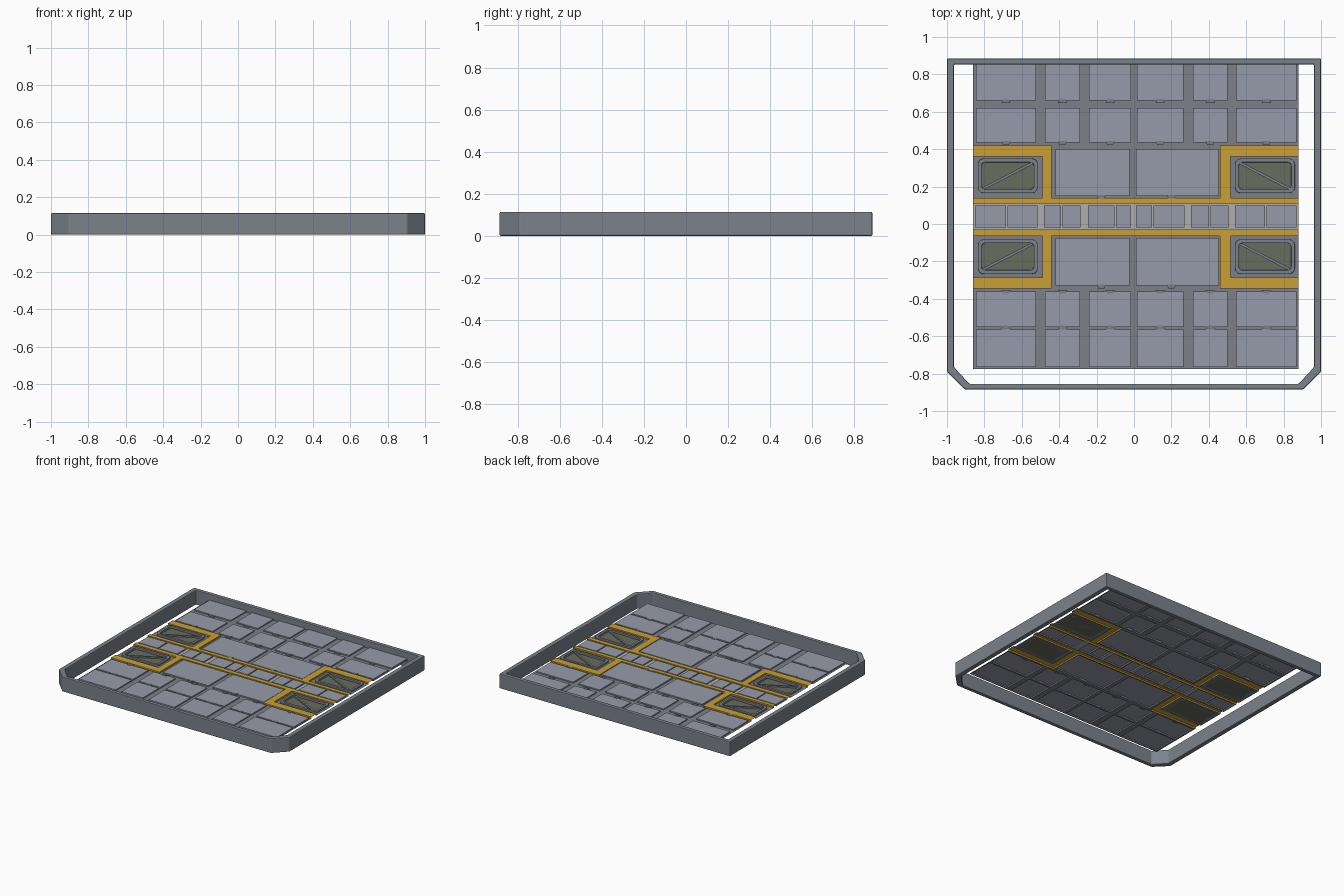
import bpy, bmesh, math
from mathutils import Vector

if "Cube" in bpy.data.objects:
    bpy.data.objects.remove(bpy.data.objects["Cube"])


def material(name, rgb):
    m = bpy.data.materials.new(name)
    m.diffuse_color = (*rgb, 1)
    m.use_nodes = True
    m.node_tree.nodes["Principled BSDF"].inputs["Base Color"].default_value = m.diffuse_color
    return m


STEEL = material("steel", (0.20, 0.225, 0.26))
GROOVE = material("groove_grey", (0.20, 0.22, 0.25))
PLATE = material("plate_grey", (0.30, 0.33, 0.40))
YELLOW = material("hazard_yellow", (0.58, 0.35, 0.035))
GLASS = material("dull_glass", (0.14, 0.15, 0.11))
PALE = material("pale_grey", (0.43, 0.43, 0.43))


def finish(name, bm, mat):
    me = bpy.data.meshes.new(name)
    bm.to_mesh(me)
    bm.free()
    me.materials.append(mat)
    ob = bpy.data.objects.new(name, me)
    bpy.context.collection.objects.link(ob)
    return ob


def ring(name, outer, inner, z0, z1, mat, bevel):
    """Closed band between two matching outlines."""
    bm = bmesh.new()
    loops = [[bm.verts.new((x, y, z)) for x, y in pts]
             for pts, z in ((outer, z0), (outer, z1), (inner, z1), (inner, z0))]
    n = len(outer)
    for k in range(4):
        a, b = loops[k], loops[(k + 1) % 4]
        for i in range(n):
            j = (i + 1) % n
            bm.faces.new((a[i], a[j], b[j], b[i]))
    bmesh.ops.recalc_face_normals(bm, faces=bm.faces)
    ob = finish(name, bm, mat)
    mod = ob.modifiers.new("edge_bevel", 'BEVEL')
    mod.width, mod.segments, mod.limit_method = bevel, 2, 'ANGLE'
    return ob


def rounded(x0, y0, x1, y1, r):
    pts = []
    for cx, cy, a in ((x1 - r, y1 - r, 0), (x0 + r, y1 - r, 90),
                      (x0 + r, y0 + r, 180), (x1 - r, y0 + r, 270)):
        for k in range(4):
            t = math.radians(a + 30 * k)
            pts.append((cx + r * math.cos(t), cy + r * math.sin(t)))
    return pts


# Outer rim with two cut front corners
ring("outer_rim",
     [(-1, .885), (-1, -.79), (-.905, -.885), (.905, -.885), (1, -.79), (1, .885)],
     [(-.963, .853), (-.963, -.765), (-.88, -.855), (.88, -.855), (.963, -.765), (.963, .853)],
     0, .115, STEEL, .006)

# Deck layout, painted as rectangles: x0, y0, x1, y1, height, part
X0, X1, LOW, TOP = -.86, .88, .06, .069
rects = [(X0, -.775, X1, .857, LOW, "deck_grooves")]


def paint(part, z, *boxes):
    rects.extend((*b, z, part) for b in boxes)


# Storage plates in four rows
columns = [(-.845, -.525), (-.475, -.29), (-.24, -.015),
           (.015, .265), (.315, .5), (.545, .87)]
rows = [(.66, .857), (.435, .62), (-.55, -.36), (-.765, -.565)]
for y0, y1 in rows:
    for x0, x1 in columns:
        paint("deck_plates", TOP, (x0, y0, x1, y1))
# Large centre plates
for y0, y1 in ((.15, .40), (-.33, -.075)):
    for x0, x1 in ((-.42, -.025), (.01, .455)):
        paint("deck_plates", TOP, (x0, y0, x1, y1))

# Yellow lines and corner brackets
paint("yellow_markings", TOP + .002,
      (X0, .11, X1, .14), (X0, -.065, X1, -.03),
      (X0, .36, -.44, .42), (X0, -.345, -.44, -.285),
      (.46, .36, X1, .42), (.46, -.345, X1, -.285),
      (-.49, .14, -.44, .36), (-.49, -.285, -.44, -.065),
      (.46, .14, .515, .36), (.46, -.285, .515, -.065))

# Centre walkway with paired tiles
paint("walkway_base", LOW, (X0, -.03, X1, .11))
for a, m, b in ((-.85, -.68, -.515), (-.48, -.385, -.285), (-.245, -.1, -.015),
                (.01, .1, .27), (.305, .405, .505), (.54, .705, .87)):
    paint("walkway_tiles", TOP, (a, -.02, m - .004, .10), (m + .004, -.02, b, .10))

# Hatch windows
hatches = [(x0, y0, x0 + .32, y0 + .185, s)
           for x0, s in ((-.835, 1), (.54, -1)) for y0 in (.165, -.267)]
for x0, y0, x1, y1, s in hatches:
    paint("hatch_windows", LOW - .004, (x0 + .01, y0 + .01, x1 - .01, y1 - .01))

# Turn the layout into one stepped sheet, one object per part
xs = sorted({v for r in rects for v in (r[0], r[2])})
ys = sorted({v for r in rects for v in (r[1], r[3])})
parts = {"deck_grooves": GROOVE, "deck_plates": PLATE, "yellow_markings": YELLOW,
         "walkway_base": PALE, "walkway_tiles": PLATE, "hatch_windows": GLASS}
meshes = {p: bmesh.new() for p in parts}
top_rect = list(reversed(rects))


def cell(i, j):
    cx, cy = (xs[i] + xs[i + 1]) / 2, (ys[j] + ys[j + 1]) / 2
    for r in top_rect:
        if r[0] < cx < r[2] and r[1] < cy < r[3]:
            return r[4], r[5]


def quad(part, pts, facing):
    bm = meshes[part]
    f = bm.faces.new([bm.verts.new(p) for p in pts])
    f.normal_update()
    if f.normal.dot(Vector(facing)) < 0:
        f.normal_flip()


nx, ny = len(xs) - 1, len(ys) - 1
grid = [[cell(i, j) for j in range(ny)] for i in range(nx)]
for i in range(nx):
    for j in range(ny):
        z, part = grid[i][j]
        a, b, c, d = xs[i], xs[i + 1], ys[j], ys[j + 1]
        quad(part, ((a, c, z), (b, c, z), (b, d, z), (a, d, z)), (0, 0, 1))
        for di, dj in ((1, 0), (0, 1)):
            if i + di < nx and j + dj < ny:
                z2, part2 = grid[i + di][j + dj]
                if abs(z - z2) > 1e-5:
                    s = 1 if z > z2 else -1
                    p, q = ((b, c), (b, d)) if di else ((a, d), (b, d))
                    quad(part if s > 0 else part2,
                         ((*p, z), (*q, z), (*q, z2), (*p, z2)), (di * s, dj * s, 0))
for p, bm in meshes.items():
    bmesh.ops.remove_doubles(bm, verts=bm.verts, dist=1e-5)
    bmesh.ops.dissolve_limit(bm, angle_limit=.01, verts=bm.verts, edges=bm.edges)
    finish(p, bm, parts[p])

# Hatch frames and diagonal braces
for x0, y0, x1, y1, s in hatches:
    ring("hatch_frame", rounded(x0, y0, x1, y1, .03),
         rounded(x0 + .02, y0 + .02, x1 - .02, y1 - .02, .02),
         LOW - .004, TOP + .004, STEEL, .003)
    dx, dy = x1 - x0 - .05, y1 - y0 - .045
    bpy.ops.mesh.primitive_cube_add(
        size=1, location=((x0 + x1) / 2, (y0 + y1) / 2, LOW + .001),
        rotation=(0, 0, s * math.atan2(dy, dx)))
    brace = bpy.context.object
    brace.name = "hatch_brace"
    brace.scale = (math.hypot(dx, dy), .014, .01)
    brace.data.materials.append(STEEL)

# Small finger latches along plate edges
bm = bmesh.new()
spots = [((a + b) / 2, y, s) for a, b in columns
         for y, s in ((.655, -1), (.435, 1), (-.36, 1), (-.555, -1))]
spots += [(x, y, 1) for x in (-.175, .2) for y in (.148, -.332)]
for x, y, s in spots:
    low = [bm.verts.new((x + u, y + s * v, LOW)) for u, v in
           ((-.025, .008), (.025, .008), (.016, -.012), (-.016, -.012))]
    high = [bm.verts.new((v.co.x, v.co.y, TOP + .003)) for v in low]
    bm.faces.new(high)
    for k in range(4):
        bm.faces.new((low[k], low[k - 1], high[k - 1], high[k]))
bmesh.ops.recalc_face_normals(bm, faces=bm.faces)
finish("plate_latches", bm, GROOVE)
